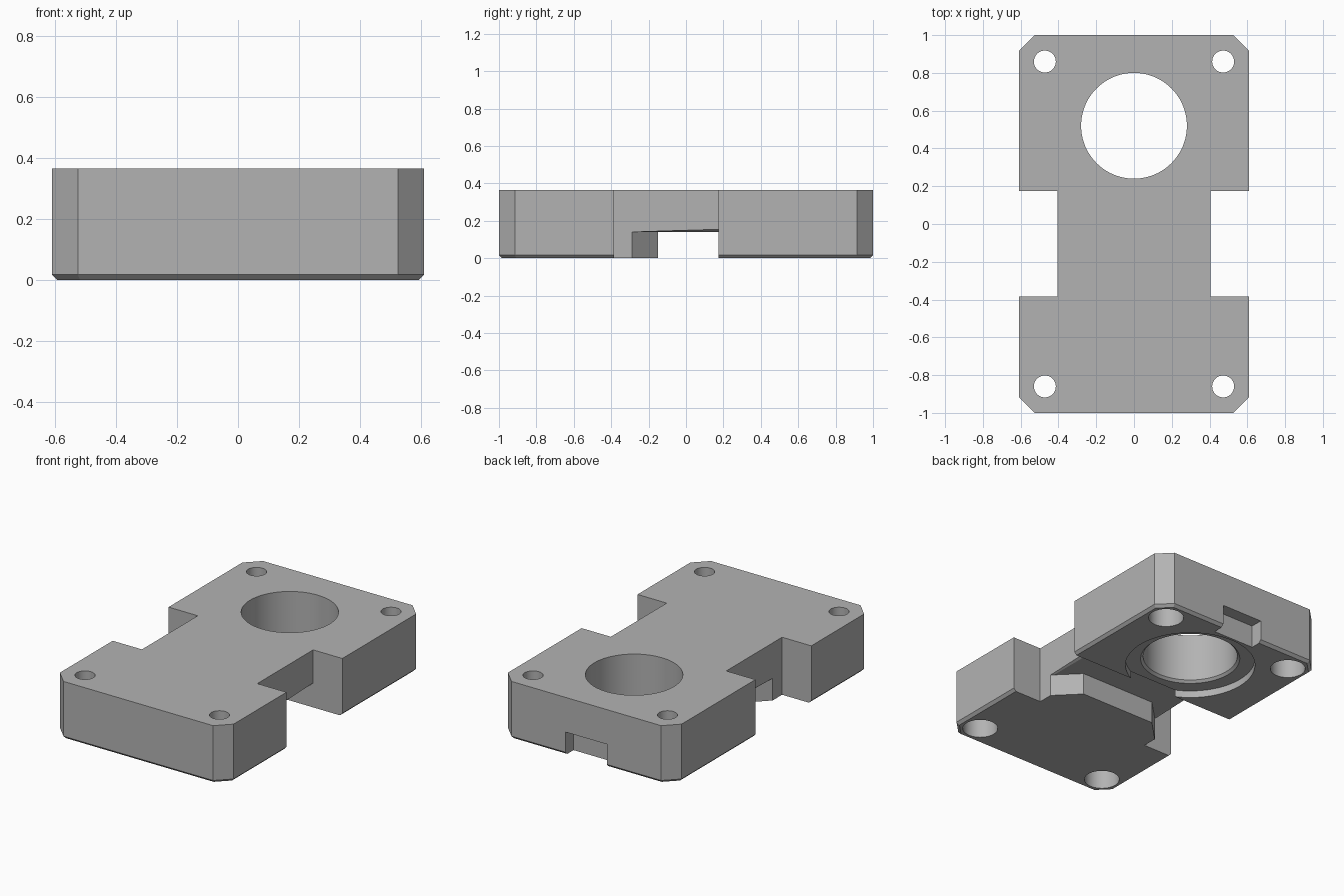
import bpy
import bmesh
from math import cos, sin, tau, radians

HEIGHT = 0.365
WAIST_Z = 0.14       # underside of the waist
BORE_Y = 0.52

cube = bpy.data.objects.get("Cube")
if cube:
    bpy.data.objects.remove(cube, do_unlink=True)

grey = bpy.data.materials.new("plain grey")
grey.use_nodes = True
grey.diffuse_color = (0.45, 0.45, 0.45, 1)
grey.node_tree.nodes["Principled BSDF"].inputs["Base Color"].default_value = grey.diffuse_color


def loft(name, rings):
    """Closed solid through a stack of equal-sized rings, bottom to top."""
    bm = bmesh.new()
    rows = [[bm.verts.new(p) for p in ring] for ring in rings]
    n = len(rows[0])
    for low, high in zip(rows, rows[1:]):
        for i in range(n):
            j = (i + 1) % n
            bm.faces.new((low[i], low[j], high[j], high[i]))
    bm.faces.new(rows[0][::-1])
    bm.faces.new(rows[-1])
    bmesh.ops.recalc_face_normals(bm, faces=bm.faces)
    mesh = bpy.data.meshes.new(name)
    bm.to_mesh(mesh)
    bm.free()
    obj = bpy.data.objects.new(name, mesh)
    bpy.context.collection.objects.link(obj)
    mesh.materials.append(grey)
    return obj


def prism(name, outline, z0, z1):
    return loft(name, [[(x, y, z) for x, y in outline] for z in (z0, z1)])


def lathe(name, x, y, profile, sides):
    return loft(name, [[(x + r * cos(tau * i / sides), y + r * sin(tau * i / sides), z)
                        for i in range(sides)] for r, z in profile])


def mirrored(half):
    """Complete a right-hand outline by mirroring it across x = 0."""
    return half + [(-x, y) for x, y in reversed(half)]


def bevel_edges(obj, rule, width):
    bm = bmesh.new()
    bm.from_mesh(obj.data)
    edges = [e for e in bm.edges if rule(*[v.co for v in e.verts])]
    bmesh.ops.bevel(bm, geom=edges, offset=width, segments=1, affect='EDGES')
    bm.to_mesh(obj.data)
    bm.free()


def cut(obj, cutter):
    mod = obj.modifiers.new(cutter.name, 'BOOLEAN')
    mod.operation = 'DIFFERENCE'
    mod.solver = 'EXACT'
    mod.object = cutter
    bpy.ops.object.modifier_apply(modifier=mod.name)
    bpy.data.objects.remove(cutter, do_unlink=True)


# Waisted plate with clipped corners
plate = prism("mounting_plate", mirrored([
    (0.525, -1), (0.61, -0.915), (0.61, -0.385), (0.405, -0.385),
    (0.405, 0.175), (0.61, 0.175), (0.61, 0.915), (0.525, 1)]), 0, HEIGHT)
bpy.context.view_layer.objects.active = plate
plate.select_set(True)


# Chamfer round the outer bottom rim
def outer_rim(a, b):
    mid = (a + b) / 2
    return max(a.z, b.z) < 0.001 and (abs(mid.x) > 0.55 or abs(mid.y) > 0.9)


bevel_edges(plate, outer_rim, 0.017)

# Cross channel under the waist, leaving a clipped nose on the front block
cut(plate, prism("channel_cutter", mirrored([
    (0.265, -0.15), (0.405, -0.29), (0.42, -0.29), (0.42, 0.175)]), -0.1, WAIST_Z))


def waist_rim(a, b):
    return (abs(a.z - WAIST_Z) < 0.001 and abs(b.z - WAIST_Z) < 0.001
            and abs(a.x - b.x) < 0.001 and abs(abs(a.x) - 0.405) < 0.001)


bevel_edges(plate, waist_rim, 0.015)

# Large bore with a shallow recess and lead-in chamfer underneath
cut(plate, lathe("bore_cutter", 0, BORE_Y, [
    (0.385, -0.1), (0.385, 0.045), (0.295, 0.045), (0.28, 0.06), (0.28, 0.5)], 96))

# Corner screw holes, counterbored from below
for sx in (-1, 1):
    for sy in (-1, 1):
        cut(plate, lathe("screw_cutter", sx * 0.472, sy * 0.86, [
            (0.104, -0.1), (0.104, 0.2), (0.058, 0.2), (0.058, 0.5)], 48))

# Notch at the bottom of the back face
cut(plate, prism("notch_cutter", mirrored([(0.145, 0.92), (0.145, 1.1)]), -0.1, 0.145))

bpy.ops.object.shade_smooth_by_angle(angle=radians(20))
